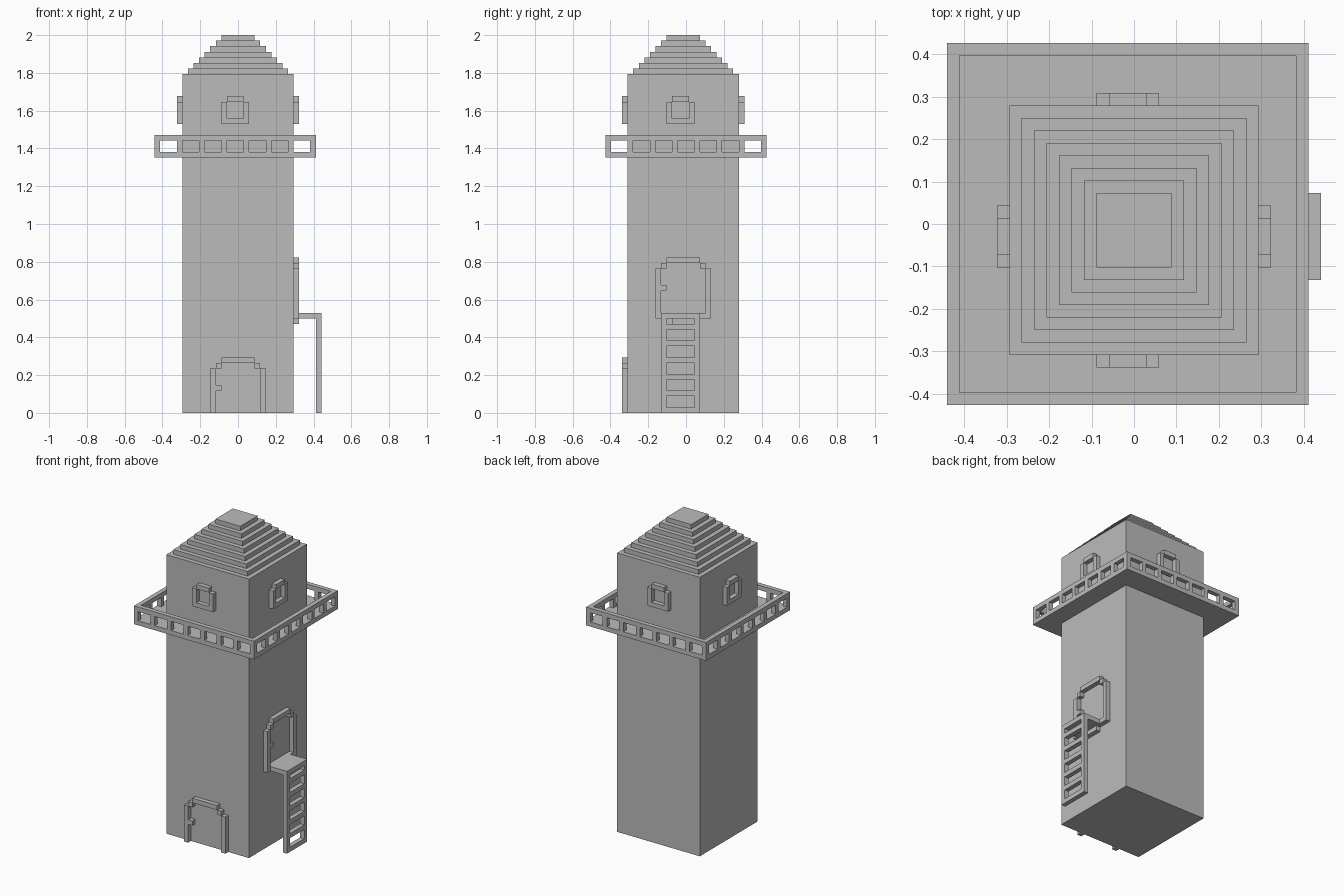
import bpy
import bmesh
from mathutils import Vector

U = 2 / 68  # size of one block; all sizes below are in blocks

if "Cube" in bpy.data.objects:
    bpy.data.objects.remove(bpy.data.objects["Cube"], do_unlink=True)

stone = bpy.data.materials.new("plain grey")
stone.use_nodes = True
grey = (0.5, 0.5, 0.5, 1)
stone.diffuse_color = grey
stone.node_tree.nodes["Principled BSDF"].inputs["Base Color"].default_value = grey


def build(name, boxes):
    """One object from boxes, each given as (x range, y range, z range)."""
    bm = bmesh.new()
    for ranges in boxes:
        lo = Vector([r[0] for r in ranges])
        hi = Vector([r[1] for r in ranges])
        for v in bmesh.ops.create_cube(bm, size=1)["verts"]:
            v.co = Vector([lo[i] if v.co[i] < 0 else hi[i] for i in range(3)]) * U
    mesh = bpy.data.meshes.new(name)
    bm.to_mesh(mesh)
    bm.free()
    mesh.materials.append(stone)
    bpy.context.collection.objects.link(bpy.data.objects.new(name, mesh))


def on_wall(side, pieces):
    """Lay (along, z) rectangles one block thick on a wall of the tower."""
    depth = {"front": (-11.5, -10.5), "back": (9.5, 10.5),
             "left": (10, 11), "right": (-11, -10)}[side]
    if side in ("front", "back"):
        return [(a, depth, z) for a, z in pieces]
    return [(depth, (a[0] - 0.5, a[1] - 0.5), z) for a, z in pieces]


def door_frame(base):
    """Arched frame with stepped corners and a handle."""
    pieces = [((-3, 3), (base + 9, base + 10)),
              ((-4, -3), (base + 4, base + 5))]
    for s in (-5, 4):
        pieces.append(((s, s + 1), (base, base + 8)))
    for s in (-4, 3):
        pieces.append(((s, s + 1), (base + 8, base + 9)))
    return pieces


# Tower shaft and stepped roof
build("tower_body", [((-10, 10), (-10.5, 9.5), (0, 61))])
build("stepped_roof", [((-10 + k, 10 - k), (-10.5 + k, 9.5 - k), (60 + k, 61 + k))
                       for k in range(1, 8)])

# Balcony floor, top rail and posts
build("balcony_floor", [((-15, 14), (-14.5, 14.5), (46, 47))])
rail, posts = [], []
for y in (-14.5, 13.5):
    rail.append(((-15, 14), (y, y + 1), (49, 50)))
    posts += [((-15 + 4 * i, -14 + 4 * i), (y, y + 1), (47, 49)) for i in range(8)]
for x in (-15, 13):
    rail.append(((x, x + 1), (-13.5, 13.5), (49, 50)))
    posts += [((x, x + 1), (-14.5 + 4 * i, -13.5 + 4 * i), (47, 49)) for i in range(1, 7)]
build("balcony_rail", rail)
build("balcony_posts", posts)

# Window frames on all four walls
window = [((-3, 2), (52, 53)), ((-3, -2), (53, 56)),
          ((1, 2), (53, 56)), ((-2, 1), (56, 57))]
for side in ("front", "back", "left", "right"):
    build(side + "_window_frame", on_wall(side, window))

# Ground door and raised side door with its sill
build("front_door_frame", on_wall("front", door_frame(0)))
build("side_door_frame", on_wall("left", door_frame(18)))
build("side_door_sill", on_wall("left", [((-5, -4), (17, 18)), ((3, 5), (17, 18))]))

# Landing, bracket and ladder
build("landing", [((10, 15), (-4.5, 2.5), (17, 18))])
build("landing_bracket", [((10, 11), (-2.5, 1.5), (16, 17))])
build("ladder_rails", [((14, 15), (y, y + 1), (0, 17)) for y in (-4.5, 1.5)])
build("ladder_rungs", [((14, 15), (-3.5, 1.5), (z, z + 1)) for z in range(0, 16, 3)])
